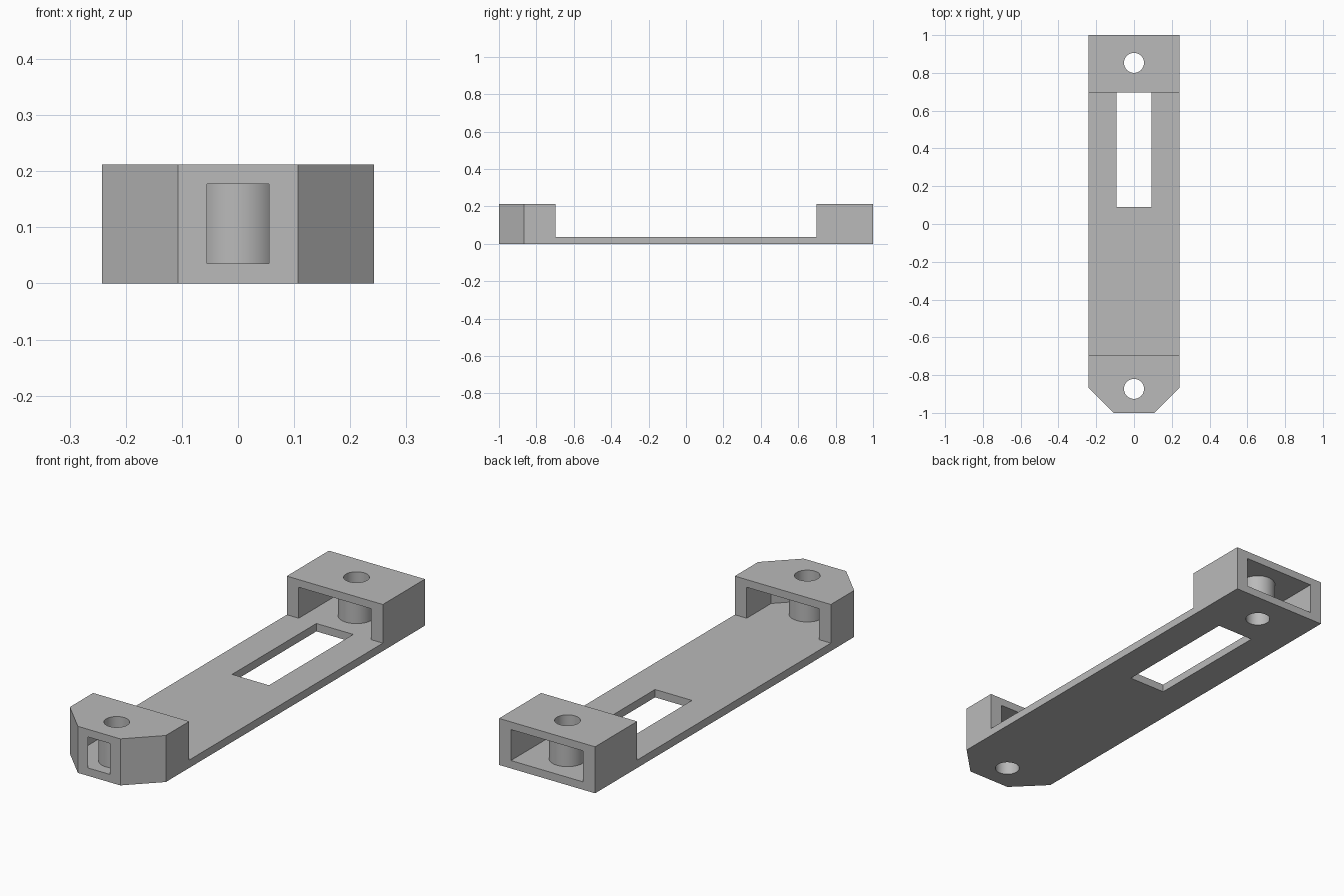
import bpy, bmesh
from math import radians

cube = bpy.data.objects.get("Cube")
if cube:
    bpy.data.objects.remove(cube, do_unlink=True)

HALF_W, HEIGHT, PLATE = 0.242, 0.212, 0.036
ROOF, INNER_W, BLOCK_Y = 0.177, 0.182, 0.697
POST_R, HOLE_R = 0.076, 0.053
HOLES = {"front": -0.873, "rear": 0.853}

grey = bpy.data.materials.new("plain grey")
grey.use_nodes = True
colour = (0.49, 0.49, 0.49, 1)
grey.diffuse_color = colour
grey.node_tree.nodes["Principled BSDF"].inputs["Base Color"].default_value = colour


def prism(name, points, direction):
    """Extrude a flat outline of 3D points along a direction."""
    bm = bmesh.new()
    face = bm.faces.new([bm.verts.new(p) for p in points])
    moved = bmesh.ops.extrude_face_region(bm, geom=[face])["geom"]
    verts = [g for g in moved if isinstance(g, bmesh.types.BMVert)]
    bmesh.ops.translate(bm, verts=verts, vec=direction)
    bmesh.ops.recalc_face_normals(bm, faces=bm.faces)
    mesh = bpy.data.meshes.new(name)
    bm.to_mesh(mesh)
    bm.free()
    mesh.materials.append(grey)
    obj = bpy.data.objects.new(name, mesh)
    bpy.context.collection.objects.link(obj)
    return obj


def plan(name, outline, z0, z1):
    return prism(name, [(x, y, z0) for x, y in outline], (0, 0, z1 - z0))


def box(name, x, y0, y1, z0, z1):
    return plan(name, [(-x, y0), (x, y0), (x, y1), (-x, y1)], z0, z1)


def cylinder(name, radius, y, z0, z1):
    bpy.ops.mesh.primitive_cylinder_add(vertices=64, radius=radius, depth=z1 - z0,
                                        location=(0, y, (z0 + z1) / 2))
    obj = bpy.context.object
    obj.name = name
    obj.data.materials.append(grey)
    return obj


def combine(body, tool, operation):
    mod = body.modifiers.new(operation.lower(), 'BOOLEAN')
    mod.operation, mod.solver, mod.object = operation, 'EXACT', tool
    bpy.context.view_layer.objects.active = body
    bpy.ops.object.modifier_apply(modifier=mod.name)
    bpy.data.objects.remove(tool, do_unlink=True)


# Plate with a raised block at each end, drawn as a side profile
profile = [(-1, 0), (1, 0), (1, HEIGHT), (BLOCK_Y, HEIGHT), (BLOCK_Y, PLATE),
           (-BLOCK_Y, PLATE), (-BLOCK_Y, HEIGHT), (-1, HEIGHT)]
body = prism("mounting_bracket", [(-HALF_W, y, z) for y, z in profile], (2 * HALF_W, 0, 0))

# Chamfered front corners
for side in (-1, 1):
    corner = [(side * 0.107, -1), (side * 0.207, -1.1), (side * 0.4, -1.1),
              (side * 0.4, -0.707)]
    combine(body, plan("corner_cutter", corner, -0.1, 0.4), 'DIFFERENCE')

# Passages through both blocks; the front one narrows with the chamfers
combine(body, box("rear_passage", INNER_W, BLOCK_Y - 0.1, 1.1, PLATE, ROOF), 'DIFFERENCE')
funnel = [(-0.055, -1.1), (0.055, -1.1), (0.055, -1), (INNER_W, -0.873),
          (INNER_W, -0.6), (-INNER_W, -0.6), (-INNER_W, -0.873), (-0.055, -1)]
combine(body, plan("front_passage", funnel, PLATE, ROOF), 'DIFFERENCE')

# Long slot in the plate
combine(body, box("slot_cutter", 0.093, 0.09, BLOCK_Y, -0.1, 0.1), 'DIFFERENCE')

# Hollow screw posts inside the blocks
for end, y in HOLES.items():
    combine(body, cylinder(end + "_post", POST_R, y, PLATE - 0.015, ROOF + 0.015), 'UNION')
    combine(body, cylinder(end + "_hole", HOLE_R, y, -0.1, 0.4), 'DIFFERENCE')

bpy.ops.object.select_all(action='DESELECT')
body.select_set(True)
bpy.context.view_layer.objects.active = body
bpy.ops.object.shade_smooth_by_angle(angle=radians(30))
